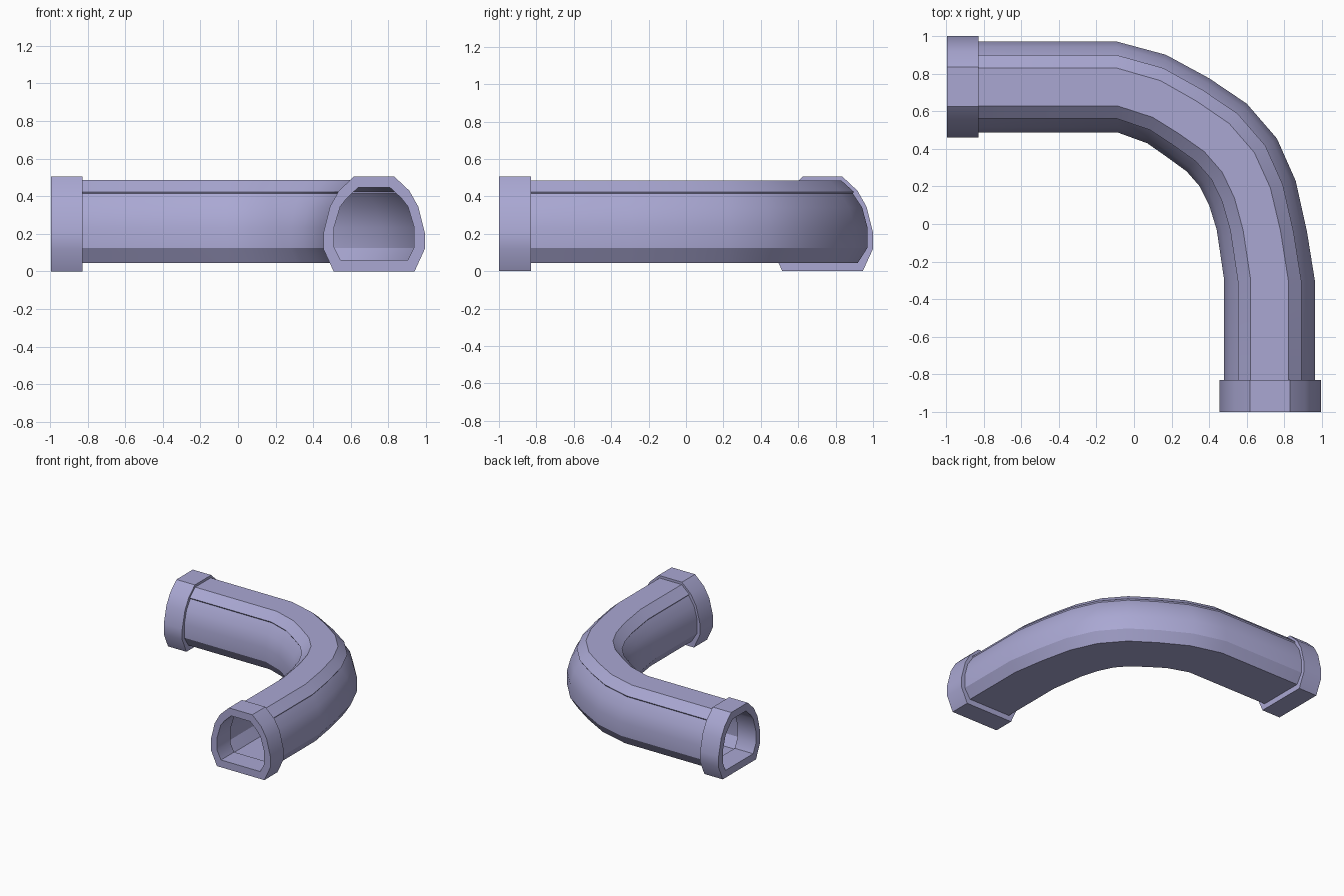
import bpy, bmesh, math
from mathutils import Vector

if "Cube" in bpy.data.objects:
    bpy.data.objects.remove(bpy.data.objects["Cube"])

mat = bpy.data.materials.new("lavender grey")
mat.diffuse_color = (0.40, 0.39, 0.65, 1)
mat.use_nodes = True
mat.node_tree.nodes["Principled BSDF"].inputs["Base Color"].default_value = mat.diffuse_color

# Half profiles as (sideways offset, height), bottom to top
TUBE = [(.19, .045), (.241, .125), (.241, .235), (.213, .34), (.163, .415),
        (.169, .424), (.10, .486)]
COLLAR = [(.215, 0), (.27, .12), (.27, .205), (.235, .345), (.187, .43), (.106, .506)]
HOLE = [(.178, .06), (.213, .13), (.213, .235), (.18, .345), (.145, .39), (.085, .446)]


def ring(half, centre, side):
    """Full mirrored profile; side is the vector for one unit sideways."""
    full = half + [(-u, z) for u, z in reversed(half)]
    c, s = Vector(centre), Vector(side)
    return [(c.x + u * s.x, c.y + u * s.y, z) for u, z in full]


def loft(name, rings, closed=False):
    bm = bmesh.new()
    rows = [[bm.verts.new(p) for p in r] for r in rings]
    pairs = list(zip(rows, rows[1:]))
    if closed:
        pairs.append((rows[-1], rows[0]))
    for a, b in pairs:
        n = len(a)
        for j in range(n):
            k = (j + 1) % n
            bm.faces.new((a[j], a[k], b[k], b[j]))
    me = bpy.data.meshes.new(name)
    bm.to_mesh(me)
    bm.free()
    me.materials.append(mat)
    ob = bpy.data.objects.new(name, me)
    bpy.context.collection.objects.link(ob)
    bpy.ops.object.select_all(action='DESELECT')
    ob.select_set(True)
    bpy.context.view_layer.objects.active = ob
    bpy.ops.object.shade_smooth_by_angle(angle=math.radians(30))
    return ob


# Bent tube: matching points on the inside and outside of the bend
inside = [(-.84, .488), (-.09, .488), (.07, .43), (.17, .36), (.28, .28), (.35, .20),
          (.40, .10), (.44, -.03), (.48, -.30), (.48, -.84)]
outside = [(-.84, .97), (-.09, .97), (.17, .90), (.40, .775), (.60, .64), (.76, .455),
           (.86, .23), (.92, -.04), (.962, -.30), (.962, -.84)]
rings = []
for i, o in zip(inside, outside):
    i, o = Vector(i), Vector(o)
    rings.append(ring(TUBE, (i + o) / 2, (o - i) / .482))
loft("bent_tube", rings)

# End collars: thick rings with an open bore
for name, a, b, side in (("left_collar", (-.995, .73), (-.828, .73), (0, 1)),
                         ("front_collar", (.724, -.83), (.724, -1), (1, 0))):
    loft(name, [ring(COLLAR, a, side), ring(COLLAR, b, side),
                ring(HOLE, b, side), ring(HOLE, a, side)], closed=True)
